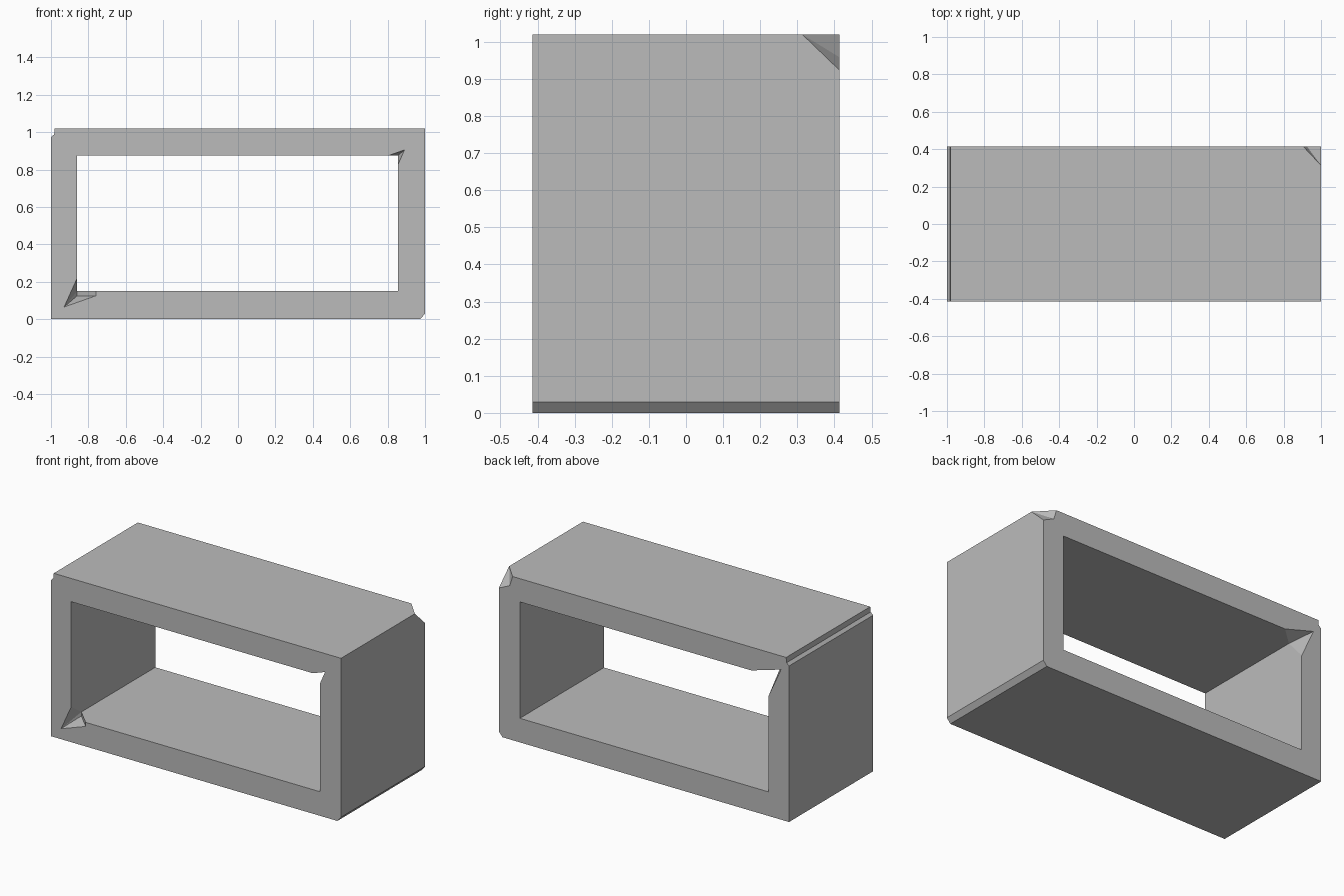
import bpy, bmesh
from mathutils import Vector

cube = bpy.data.objects.get("Cube")
if cube:
    bpy.data.objects.remove(cube)

HALF_DEPTH = 0.414
TOP = 1.02
LEFT, RIGHT, LOW, HIGH = -0.86, 0.855, 0.15, 0.875   # opening

stone = bpy.data.materials.new("plain grey")
stone.use_nodes = True
grey = (0.5, 0.5, 0.5, 1)
stone.diffuse_color = grey
stone.node_tree.nodes["Principled BSDF"].inputs["Base Color"].default_value = grey


def make_object(name, bm):
    bmesh.ops.recalc_face_normals(bm, faces=bm.faces)
    mesh = bpy.data.meshes.new(name)
    bm.to_mesh(mesh)
    bm.free()
    mesh.materials.append(stone)
    obj = bpy.data.objects.new(name, mesh)
    bpy.context.collection.objects.link(obj)
    return obj


def prism(name, profile, depth):
    """Extrude an x-z profile along y, centred."""
    bm = bmesh.new()
    face = bm.faces.new([bm.verts.new((x, -depth, z)) for x, z in profile])
    result = bmesh.ops.extrude_face_region(bm, geom=[face])
    verts = [v for v in result["geom"] if isinstance(v, bmesh.types.BMVert)]
    bmesh.ops.translate(bm, verts=verts, vec=(0, 2 * depth, 0))
    return make_object(name, bm)


def hull(name, points):
    bm = bmesh.new()
    for p in points:
        bm.verts.new(p)
    bmesh.ops.convex_hull(bm, input=bm.verts)
    return make_object(name, bm)


def chip(name, side, rim, deep):
    """Wedge cutter: rim points lie on the front (-1) or back (1) face."""
    y = side * HALF_DEPTH
    pts = [Vector((x, y, z)) for x, z in rim]
    middle = sum(pts, Vector()) / len(pts)
    pts.append(middle + Vector((0, side * 0.02, 0)))
    pts += [Vector((x, y - side * d, z)) for x, d, z in deep]
    return hull(name, pts)


# Frame outline: chamfered lower edge at one end, stepped upper edge at the other
frame = prism("frame", [(-1, 0), (0.975, 0), (1, 0.03), (1, TOP),
                        (-0.98, TOP), (-0.983, 0.988), (-1, 0.972)], HALF_DEPTH)

# Opening through the frame, and chips broken from its corners
cutters = [
    prism("opening_cutter", [(LEFT, LOW), (RIGHT, LOW), (RIGHT, HIGH), (LEFT, HIGH)], 0.6),
    chip("front_lower_chip", -1,
         [(-0.93, 0.065), (-0.76, 0.125), (-0.76, LOW), (LEFT, 0.22)],
         [(LEFT, 0.1, 0.125), (LEFT, 0.1, LOW)]),
    chip("front_upper_chip", -1,
         [(0.805, HIGH), (0.89, 0.905), (RIGHT, 0.825)], [(RIGHT, 0.1, HIGH)]),
    chip("back_upper_chip", 1,
         [(-0.74, HIGH), (-0.945, 0.935), (LEFT, 0.75)], [(LEFT, 0.11, HIGH)]),
    # Broken outer corner
    hull("outer_corner_chip", [(0.905, HALF_DEPTH, TOP), (1, 0.313, TOP),
                               (1, HALF_DEPTH, 0.923), (0.925, HALF_DEPTH, 0.958),
                               (1.02, 0.43, 1.04)]),
]
for cutter in cutters:
    cutter.hide_render = True
    cutter.hide_set(True)
    mod = frame.modifiers.new(cutter.name, "BOOLEAN")
    mod.operation = "DIFFERENCE"
    mod.solver = "EXACT"
    mod.object = cutter
